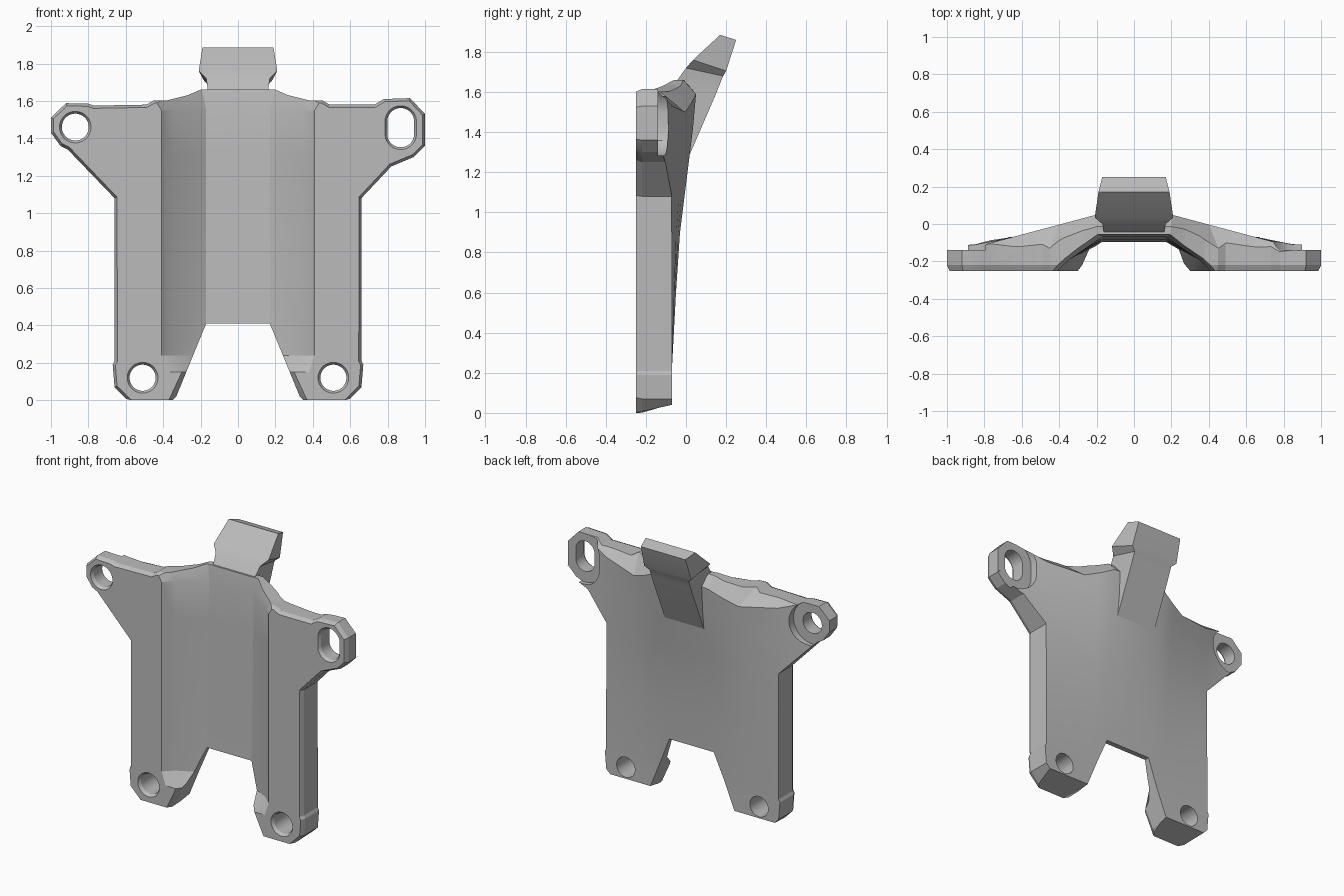
import bpy, bmesh
from math import cos, sin, pi

cube = bpy.data.objects.get("Cube")
if cube:
    bpy.data.objects.remove(cube, do_unlink=True)

grey = bpy.data.materials.new("plain grey")
grey.use_nodes = True
grey.diffuse_color = (0.5, 0.5, 0.5, 1)
grey.node_tree.nodes["Principled BSDF"].inputs["Base Color"].default_value = (0.5, 0.5, 0.5, 1)


def finish(name, bm):
    bmesh.ops.recalc_face_normals(bm, faces=bm.faces)
    mesh = bpy.data.meshes.new(name)
    bm.to_mesh(mesh)
    bm.free()
    ob = bpy.data.objects.new(name, mesh)
    bpy.context.collection.objects.link(ob)
    mesh.materials.append(grey)
    return ob


def loft(name, rings, strip_caps=False):
    """Skin closed rings; strip caps pair the front half with the back half."""
    bm = bmesh.new()
    rows = [[bm.verts.new(p) for p in ring] for ring in rings]
    n = len(rows[0])
    for a, b in zip(rows, rows[1:]):
        for i in range(n):
            j = (i + 1) % n
            bm.faces.new((a[i], a[j], b[j], b[i]))
    for row in (rows[0], rows[-1]):
        if strip_caps:
            for i in range(n // 2 - 1):
                bm.faces.new((row[i], row[i + 1], row[n - 2 - i], row[n - 1 - i]))
        else:
            bm.faces.new(row)
    return finish(name, bm)


def boolean(target, tool, operation):
    mod = target.modifiers.new(operation.lower(), "BOOLEAN")
    mod.operation, mod.object, mod.solver = operation, tool, "EXACT"
    bpy.context.view_layer.objects.active = target
    bpy.ops.object.modifier_apply(modifier=mod.name)
    bpy.data.objects.remove(tool, do_unlink=True)


# Body: horizontal sections with a channel in front and a crowned back
def section(zf, zb, crown, channel):
    front = [(1.1, -0.25), (0.85, -0.25), (0.65, -0.25)] + channel
    zb = zb if isinstance(zb, list) else [zb] * 7
    back = []
    for x, z in zip((1.1, 0.85, 0.65, 0.4, 0.3, 0.2, 0), zb):
        slope = (0.65 - min(max(x, 0.2), 0.87)) / 0.45
        back.append((x, -0.07 + (crown + 0.07) * slope, z))
    front = [(x, y, zf) for x, y in front]

    def mirrored(half):
        return half + [(-x, y, z) for x, y, z in reversed(half[:-1])]
    return mirrored(front) + mirrored(back)[::-1]


def channel(depth):
    return [(0.41, -0.25), (0.345, -0.19), (0.17, depth), (0, depth)]


foot = [(0.41, -0.25), (0.37, -0.25), (0.31, -0.17), (0, -0.1)]
foot_top = [(0.38, -0.25), (0.30, -0.25), (0.24, -0.17), (0, -0.1)]
rim = [(0.50, -0.25), (0.42, -0.18), (0.2, -0.05), (0, -0.05)]
top_back = [1.65, 1.6, 1.53, 1.5, 1.54, 1.59, 1.6]
body = loft("mounting_plate", [
    section(0, 0.04, -0.07, foot),
    section(0.15, 0.15, -0.07, foot_top),
    section(0.24, 0.24, -0.069, channel(-0.1)),
    section(0.6, 0.6, -0.05, channel(-0.09)),
    section(0.9, 0.9, -0.03, channel(-0.085)),
    section(1.1, 1.1, -0.005, channel(-0.08)),
    section(1.3, 1.3, 0.02, channel(-0.075)),
    section(1.55, 1.42, 0.035, channel(-0.07)),
    section(1.7, top_back, 0.05, rim)], True)

# Outline: trims the plate to its legs and arms, with a chamfered front edge
leg = [(0.17, 0.41), (0.33, 0.02), (0.40, -0.05), (0.54, -0.05),
       (0.66, 0.07), (0.67, 0.19), (0.66, 0.21), (0.66, 1.08)]
slot_arm = [(0.82, 1.25), (0.94, 1.30), (1, 1.36), (1, 1.53), (0.92, 1.615),
            (0.78, 1.61), (0.73, 1.58), (0.49, 1.58)]
hole_arm = [(0.91, 1.34), (0.95, 1.36), (1, 1.43), (1, 1.51), (0.92, 1.588),
            (0.80, 1.585), (0.77, 1.575), (0.49, 1.58)]
collar = [(0.45, 1.603), (0.38, 1.603), (0.27, 1.63), (0.2, 1.66)]
right_side = leg + slot_arm + collar
left_side = [(-x, z) for x, z in reversed(leg + hole_arm + collar)]
bm = bmesh.new()
rear, fore = [[bm.verts.new((x, y, z)) for x, z in right_side + left_side]
              for y in (0.3, -0.22)]
for i in range(len(rear)):
    j = (i + 1) % len(rear)
    bm.faces.new((rear[i], rear[j], fore[j], fore[i]))
bm.faces.new(rear)
cap = bm.faces.new(fore)
bmesh.ops.recalc_face_normals(bm, faces=bm.faces)
bmesh.ops.inset_region(bm, faces=[cap], thickness=0.025, depth=0.05)
boolean(body, finish("outline_trim", bm), "INTERSECT")


# Bolt holes: round or stretched cutters, countersunk in front
def bolt_cutter(x, z, stretch, steps):
    rings = []
    for y, r in steps:
        ring = []
        for k in range(32):
            a = 2 * pi * (k + 0.5) / 32
            lift = stretch if sin(a) > 0 else -stretch
            ring.append((x + r * cos(a), y, z + r * sin(a) + lift))
        rings.append(ring)
    return loft("bolt_cutter", rings)


for x, z, stretch in ((-0.87, 1.46, 0), (0.87, 1.457, 0.033)):
    boolean(body, bolt_cutter(x, z, stretch, [(-0.14, 0.145), (0.1, 0.145)]), "DIFFERENCE")
for x, z, r, stretch in ((-0.87, 1.46, 0.072, 0), (0.87, 1.457, 0.072, 0.033),
                         (-0.51, 0.12, 0.07, 0), (0.51, 0.12, 0.07, 0)):
    steps = [(-0.27, r + 0.025), (-0.23, r), (0.15, r)]
    boolean(body, bolt_cutter(x, z, stretch, steps), "DIFFERENCE")


# Neck and hooked head: each ring is front (y, z, half width) and back
def ring(front, back):
    (yf, zf, wf), (yb, zb, wb) = front, back
    return [(-wf, yf, zf), (wf, yf, zf), (wb, yb, zb), (-wb, yb, zb)]


head = loft("neck_and_head", [
    ring((-0.04, 1.3, 0.15), (0.015, 1.28, 0.15)),
    ring((-0.065, 1.58, 0.16), (0.145, 1.58, 0.15)),
    ring((-0.05, 1.65, 0.16), (0.165, 1.63, 0.15)),
    ring((0.0, 1.72, 0.17), (0.185, 1.68, 0.15)),
    ring((0.035, 1.76, 0.21), (0.2, 1.705, 0.18)),
    ring((0.17, 1.885, 0.19), (0.25, 1.86, 0.17))])

for ob in (body, head):
    bpy.ops.object.select_all(action="DESELECT")
    ob.select_set(True)
    bpy.context.view_layer.objects.active = ob
    bpy.ops.object.shade_smooth_by_angle(angle=0.35)
